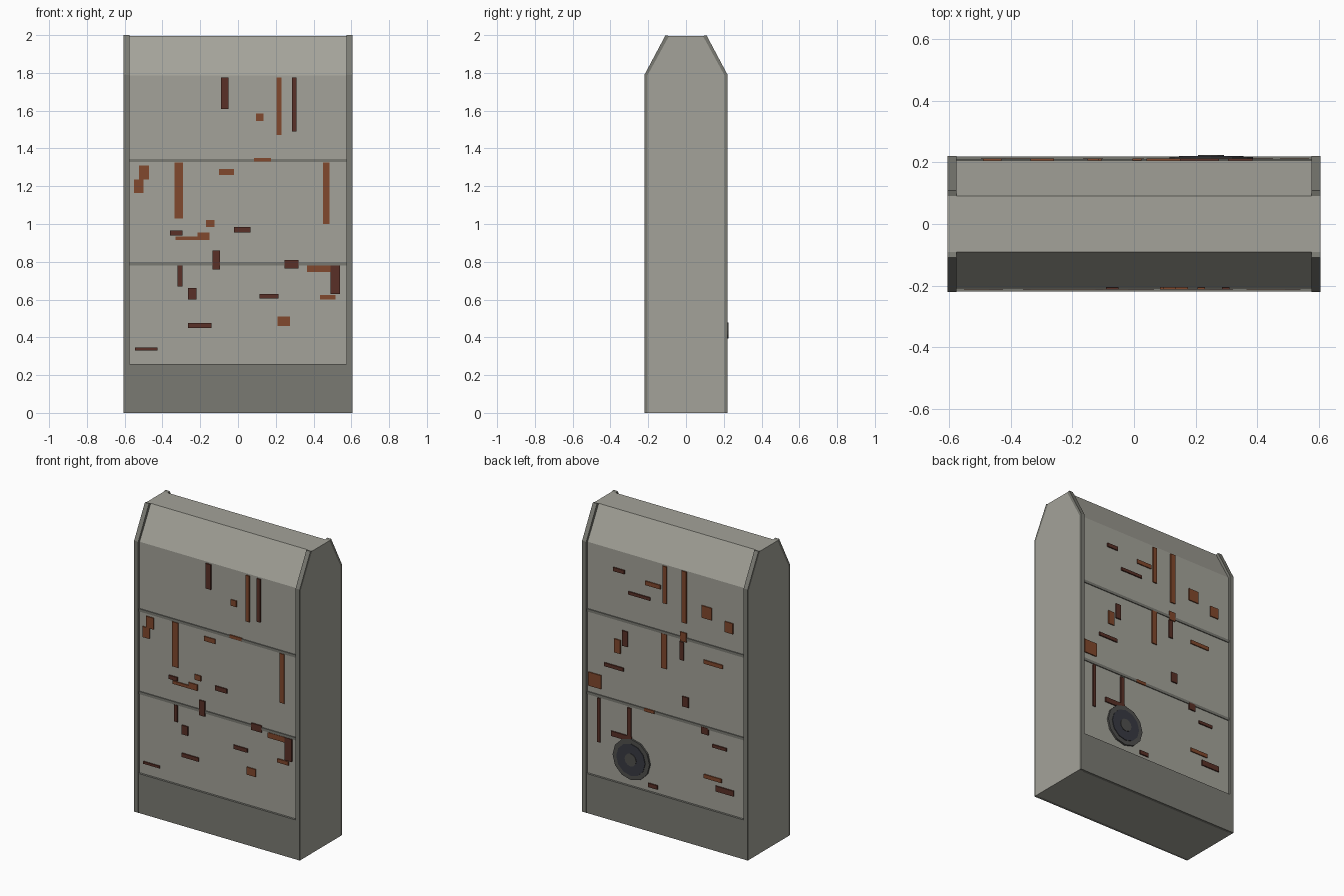
import bpy, math


def material(name, rgb):
    m = bpy.data.materials.new(name)
    m.diffuse_color = (*rgb, 1)
    return m


LIGHT = material("light_concrete", (0.37, 0.365, 0.32))
TRIM = material("trim_grey", (0.195, 0.195, 0.17))
RUST = material("rust", (0.22, 0.065, 0.026))
DARK_RUST = material("dark_rust", (0.10, 0.03, 0.02))
SLATE = material("slate", (0.04, 0.042, 0.055))
RIM = material("rim_grey", (0.08, 0.08, 0.075))


def mesh_object(name, verts, faces, mat):
    me = bpy.data.meshes.new(name)
    me.from_pydata(verts, [], faces)
    ob = bpy.data.objects.new(name, me)
    bpy.context.collection.objects.link(ob)
    me.materials.append(mat)
    return ob


def extrude_x(name, profile, x0, x1, mat):
    """Extrude a (y, z) outline, listed counter-clockwise seen from +x."""
    n = len(profile)
    verts = [(x, y, z) for x in (x0, x1) for y, z in profile]
    faces = [tuple(reversed(range(n))), tuple(range(n, 2 * n))]
    faces += [(i, (i + 1) % n, n + (i + 1) % n, n + i) for i in range(n)]
    return mesh_object(name, verts, faces, mat)


def box(name, x0, x1, y0, y1, z0, z1, mat):
    y0, y1 = sorted((y0, y1))
    return extrude_x(name, [(y0, z0), (y1, z0), (y1, z1), (y0, z1)], x0, x1, mat)


# main slab with chamfered top
core = [(-.205, 0), (.205, 0), (.205, 1.785), (.09, 1.995), (-.09, 1.995), (-.205, 1.785)]
extrude_x("slab", core, -.605, .605, LIGHT)

for side, s in (("front", -1), ("back", 1)):
    # edge trims following the slab profile
    trim = [(.205, 0), (.22, 0), (.22, 1.79), (.108, 2.0), (.09, 1.995), (.205, 1.785)]
    outline = [(s * y, z) for y, z in trim]
    if s < 0:
        outline.reverse()
    for x0, x1 in ((-.605, -.575), (.575, .605)):
        extrude_x(f"{side}_edge_trim", outline, x0, x1, TRIM)
    # plinth and horizontal ribs
    box(f"{side}_plinth", -.575, .575, s * .2, s * .219, 0, .26, TRIM)
    for z in (.79, 1.336):
        box(f"{side}_rib", -.575, .575, s * .2, s * .211, z - .009, z + .009, TRIM)

# rust patches: x0, x1, z0, z1
front_light = [
    (.205, .23, 1.47, 1.775), (.095, .135, 1.545, 1.585), (.085, .175, 1.33, 1.35),
    (-.525, -.47, 1.235, 1.31), (-.55, -.5, 1.165, 1.235), (-.335, -.29, 1.03, 1.325),
    (-.1, -.02, 1.26, 1.29), (.45, .485, 1.0, 1.325), (-.17, -.125, .985, 1.02),
    (-.33, -.15, .915, .935), (-.215, -.15, .935, .955), (.365, .49, .745, .78),
    (.435, .515, .6, .625), (.21, .275, .46, .51)]
front_dark = [
    (-.09, -.05, 1.61, 1.775), (.285, .31, 1.49, 1.775), (-.36, -.295, .94, .965),
    (-.02, .065, .955, .985), (-.135, -.095, .76, .86), (-.32, -.295, .67, .78),
    (-.265, -.22, .6, .66), (.115, .215, .605, .63), (.245, .32, .765, .81),
    (.49, .54, .63, .78), (-.265, -.14, .45, .475), (-.545, -.425, .33, .345)]
back_light = [
    (.04, .15, 1.615, 1.642), (-.005, .025, 1.53, 1.775), (-.15, -.115, 1.44, 1.78),
    (-.335, -.26, 1.51, 1.59), (-.49, -.43, 1.46, 1.53), (.333, .377, 1.11, 1.2),
    (-.005, .033, 1.1, 1.328), (-.15, -.105, 1.315, 1.375), (-.415, -.275, 1.21, 1.235),
    (.473, .567, .84, .93), (.084, .157, .78, .8), (-.406, -.275, .455, .48)]
back_dark = [
    (.304, .384, 1.645, 1.67), (.115, .275, 1.52, 1.54), (.28, .32, 1.17, 1.27),
    (.31, .45, 1.0, 1.023), (-.13, -.1, 1.19, 1.31), (-.165, -.12, .887, .953),
    (.48, .5, .486, .777), (.253, .282, .57, .771), (-.31, -.26, .745, .79),
    (-.443, -.34, .674, .694), (-.495, -.363, .39, .426), (.25, .4, .552, .585),
    (.062, .128, .287, .313)]
for side, s, mat, rects in (("front", -1, RUST, front_light), ("front", -1, DARK_RUST, front_dark),
                            ("back", 1, RUST, back_light), ("back", 1, DARK_RUST, back_dark)):
    for x0, x1, z0, z1 in rects:
        depth = .212 if mat is RUST else .213
        box(f"{side}_rust_patch", x0, x1, s * .2, s * depth, z0, z1, mat)

# round stepped hatch on the back
for name, r, y1, mat in (("hatch_rim", .135, .217, RIM), ("hatch_disc", .105, .221, SLATE),
                         ("hatch_hub", .042, .224, RIM)):
    bpy.ops.mesh.primitive_cylinder_add(vertices=12, radius=r, depth=y1 - .2,
                                        location=(.25, (y1 + .2) / 2, .437),
                                        rotation=(math.pi / 2, 0, 0))
    ob = bpy.context.object
    ob.name = name
    ob.data.materials.append(mat)
